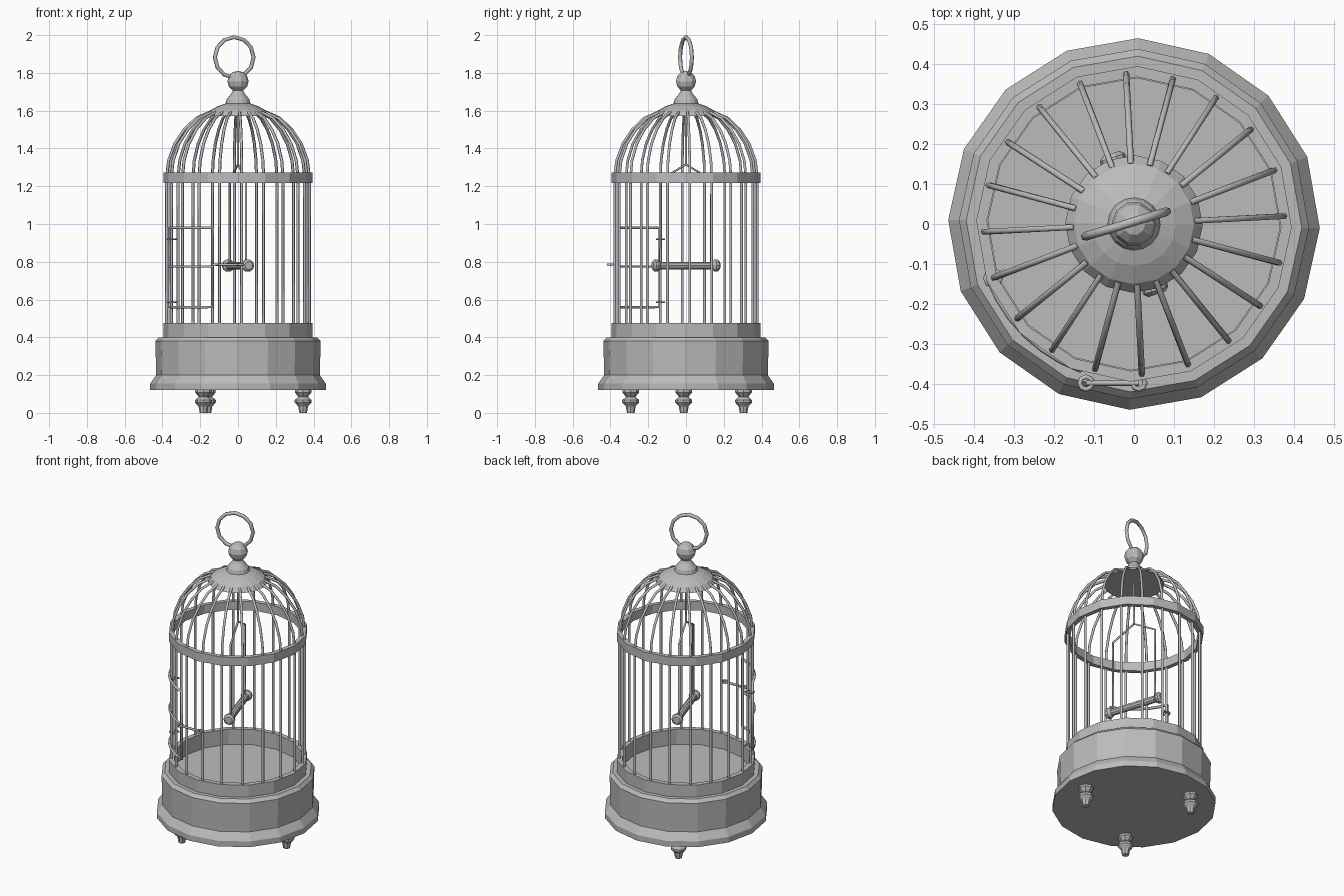
import bpy, bmesh, math
from mathutils import Vector, Matrix

cube = bpy.data.objects.get("Cube")
if cube:
    bpy.data.objects.remove(cube)

metal = bpy.data.materials.new("grey_metal")
metal.use_nodes = True
GREY = (0.5, 0.5, 0.5, 1)
metal.diffuse_color = GREY
metal.node_tree.nodes["Principled BSDF"].inputs["Base Color"].default_value = GREY


def add(name, data):
    obj = bpy.data.objects.new(name, data)
    bpy.context.scene.collection.objects.link(obj)
    data.materials.append(metal)
    return obj


def lathe(name, profile, sides, turn=0.0, closed=False):
    """Revolve (radius, height) points around z."""
    bm = bmesh.new()
    rings = []
    for r, z in profile:
        if r == 0:
            rings.append([bm.verts.new((0, 0, z))] * sides)
        else:
            angles = [math.radians(turn) + math.tau * i / sides for i in range(sides)]
            rings.append([bm.verts.new((r * math.cos(a), r * math.sin(a), z)) for a in angles])
    pairs = list(zip(rings, rings[1:]))
    if closed:
        pairs.append((rings[-1], rings[0]))
    for low, high in pairs:
        for i in range(sides):
            j = (i + 1) % sides
            corners = list(dict.fromkeys([low[i], low[j], high[j], high[i]]))
            bm.faces.new(corners)
    bmesh.ops.recalc_face_normals(bm, faces=bm.faces)
    mesh = bpy.data.meshes.new(name)
    bm.to_mesh(mesh)
    bm.free()
    return add(name, mesh)


def wire(name, paths, radius, cyclic=False):
    """Six-sided wire along each path."""
    curve = bpy.data.curves.new(name, "CURVE")
    curve.dimensions = "3D"
    curve.bevel_depth = radius
    curve.bevel_resolution = 1
    curve.use_fill_caps = True
    for path in paths:
        spline = curve.splines.new("POLY")
        spline.points.add(len(path) - 1)
        for point, co in zip(spline.points, path):
            point.co = (*co, 1)
        spline.use_cyclic_u = cyclic
    return add(name, curve)


def polar(r, degrees, z):
    a = math.radians(degrees)
    return Vector((r * math.cos(a), r * math.sin(a), z))


def circle(center, radius, u, v, count):
    steps = [math.tau * i / count for i in range(count)]
    return [center + radius * (u * math.cos(a) + v * math.sin(a)) for a in steps]


X, Y, Z = Vector((1, 0, 0)), Vector((0, 1, 0)), Vector((0, 0, 1))
TURN = -1.3

# Base with flared foot, raised rim and sunken floor
lathe("base", [(0, .12), (.465, .12), (.465, .155), (.433, .2), (.438, .38),
               (.42, .4), (.395, .4), (.395, .475), (.365, .475),
               (.365, .38), (0, .38)], 16, TURN)

# Three turned feet
for i in range(3):
    foot = lathe("foot", [(0, 0), (.02, 0), (.026, .035), (.045, .055), (.045, .068),
                          (.025, .085), (.044, .108), (.044, .125), (0, .125)], 8)
    foot.location = polar(.345, -2 + 120 * i, 0)

# Cage bars bending into the dome
bar_shape = [(.378, .42), (.378, 1.25), (.368, 1.335), (.335, 1.425),
             (.285, 1.5), (.222, 1.56), (.15, 1.592)]
wire("cage_bars", [[polar(r, 3 + 18 * i, z) for r, z in bar_shape] for i in range(20)], .008)

# Band around the shoulders
lathe("shoulder_band", [(.395, 1.218), (.395, 1.272), (.368, 1.272), (.368, 1.218)],
      16, TURN, closed=True)

# Roof cap, ball and hanging ring
lathe("roof_cap", [(0, 1.572), (.172, 1.572), (.15, 1.6), (.105, 1.625), (.066, 1.638),
                   (.06, 1.66), (.036, 1.69), (.02, 1.72), (0, 1.72)], 16, TURN)
ball_arc = [math.pi * i / 6 for i in range(7)]
lathe("top_ball", [(0 if i in (0, 6) else .056 * math.sin(a), 1.755 - .056 * math.cos(a))
                   for i, a in enumerate(ball_arc)], 10)
ring_axis = polar(1, 17, 0)
wire("hanging_ring", [circle(Vector((-.02, 0, 1.882)), .107, ring_axis, Z, 12)], .011, True)

# Swing: hanging wire frame and perch with end knobs
swing_dir = polar(1, -72, 0)


def swing(s, z):
    return swing_dir * s + Z * z


wire("swing_wire", [[swing(s, z) for s, z in
                     [(-.14, .78), (-.14, 1.235), (0, 1.315), (.14, 1.235), (.14, .78)]],
                    [swing(0, 1.31), swing(0, 1.6)]], .006)
perch = lathe("perch", [(0, -.185), (.022, -.185), (.033, -.175), (.033, -.16), (.021, -.145),
                        (.021, .145), (.033, .16), (.033, .175), (.022, .185), (0, .185)], 10)
perch.matrix_world = Matrix.Translation(Z * .78) @ swing_dir.to_track_quat("Z", "Y").to_matrix().to_4x4()

# Curved door: frame, middle rail, hinges
DOOR_R = .388
angles = [201 + 49 * i / 6 for i in range(7)]
low, mid, high = ([polar(DOOR_R, a, z) for a in angles] for z in (.56, .775, .98))
wire("door_frame", [low + high[::-1]], .008, True)
wire("door_rail", [mid], .007)
hinge_at = [polar(.378, 201, z) for z in (.585, .92)]
wire("door_hinges", [circle(p, .02, X, Y, 8) for p in hinge_at], .005, True)
wire("hinge_pins", [[p, p + Vector((.03, .02, 0))] for p in hinge_at], .005)

# Sliding latch with a loop at each end
latch_ends = [Vector((x, -.398, .785)) for x in (-.12, .012)]
wire("latch_bar", [latch_ends], .007)
wire("latch_loops", [circle(p, .016, X, Y, 8) for p in latch_ends], .006, True)
